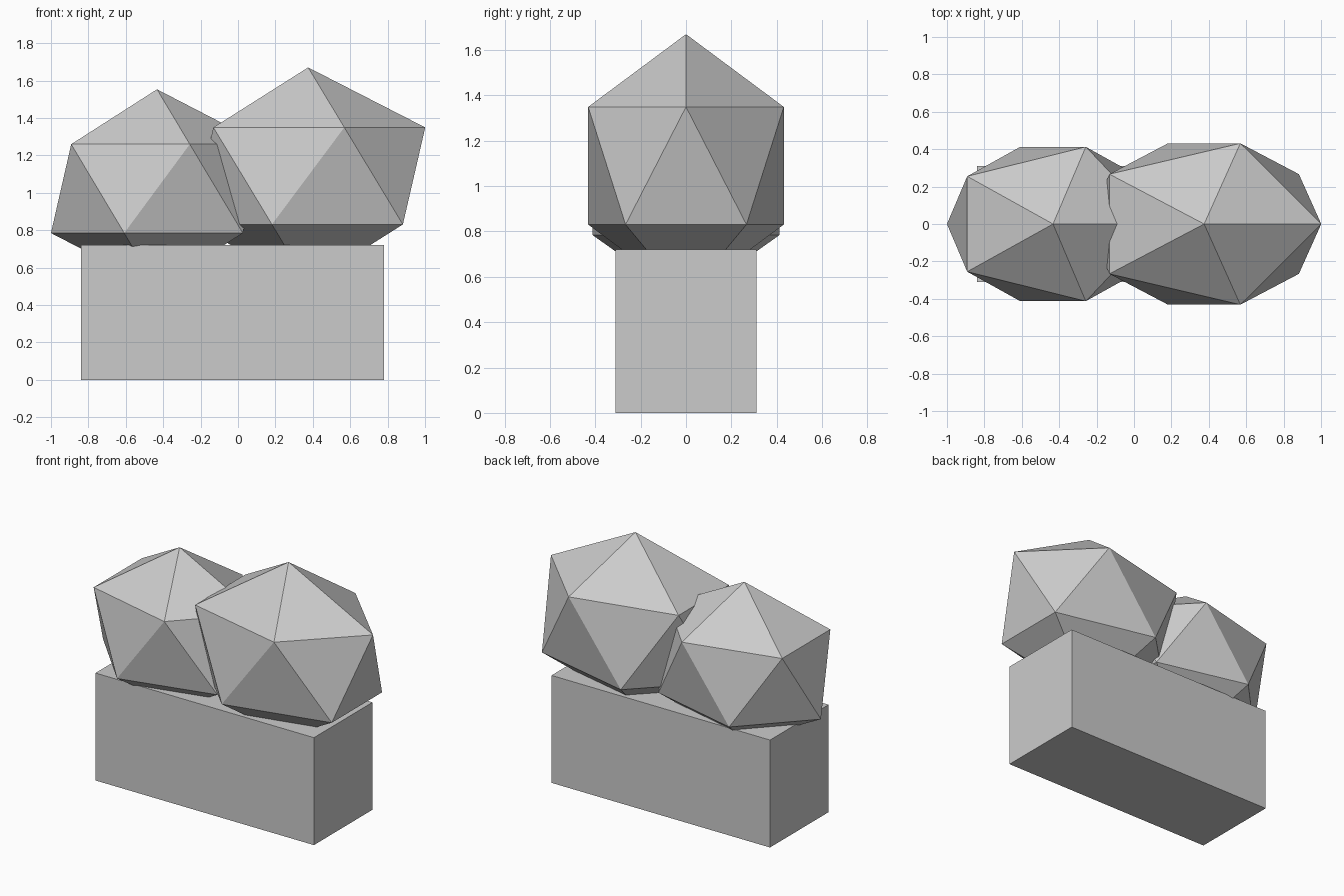
import bpy

if "Cube" in bpy.data.objects:
    bpy.data.objects.remove(bpy.data.objects["Cube"])

# Rectangular base block
bpy.ops.mesh.primitive_cube_add(size=1, location=(-0.03, 0, 0.36))
base = bpy.context.object
base.name = "base_block"
base.scale = (1.62, 0.62, 0.72)


def add_bush(name, location, radii):
    """Stretched low-poly icosahedron."""
    bpy.ops.mesh.primitive_ico_sphere_add(subdivisions=1, radius=1, location=location)
    bush = bpy.context.object
    bush.name = name
    bush.scale = radii


# Two overlapping faceted bushes
add_bush("large_bush", (0.375, 0, 1.09), (0.70, 0.507, 0.58))
add_bush("small_bush", (-0.433, 0, 1.022), (0.634, 0.485, 0.531))
